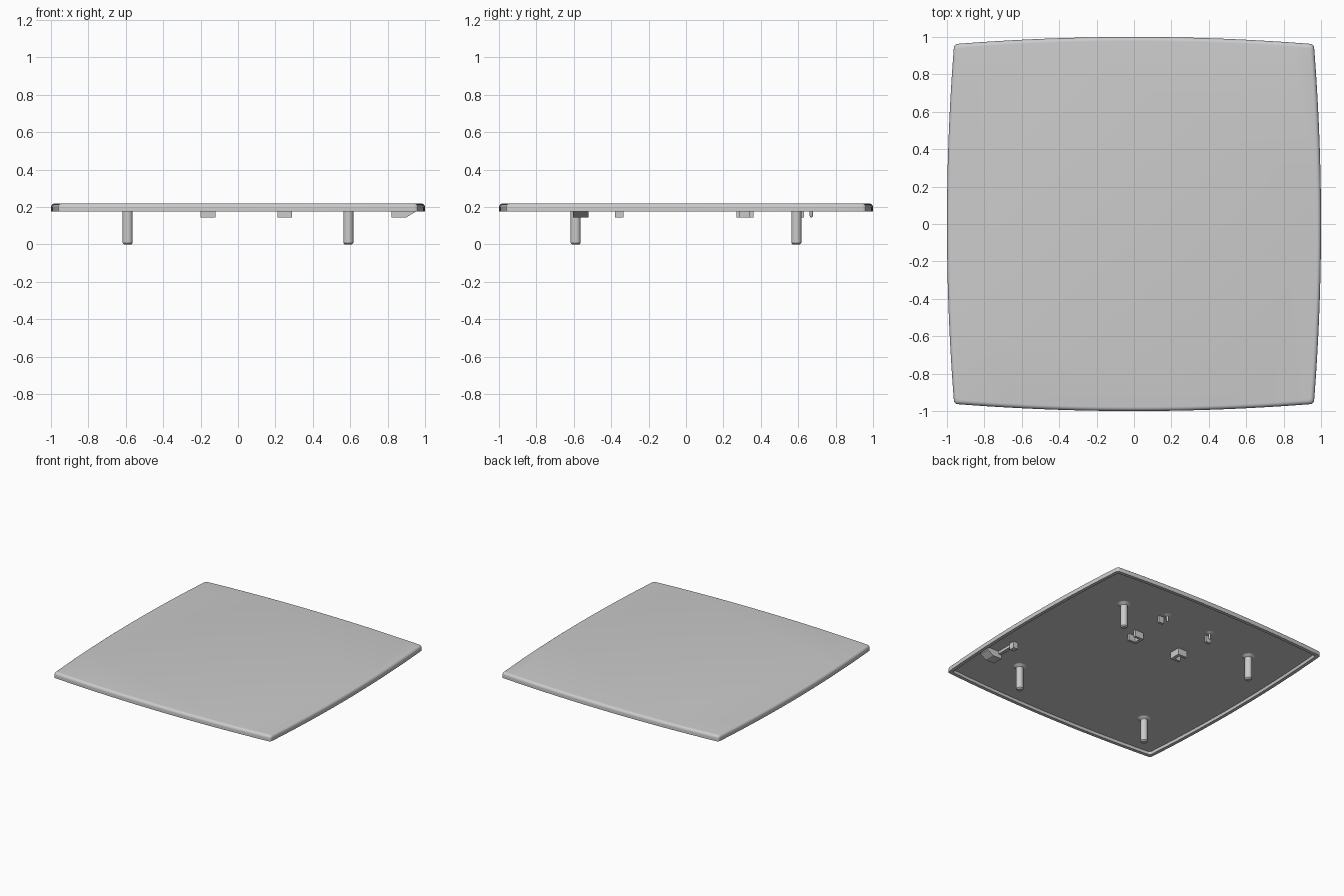
import bpy, bmesh, math

cube = bpy.data.objects.get("Cube")
if cube:
    bpy.data.objects.remove(cube, do_unlink=True)

grey = bpy.data.materials.new("plain_grey")
grey.use_nodes = True
grey.diffuse_color = (0.6, 0.6, 0.6, 1)
grey.node_tree.nodes["Principled BSDF"].inputs["Base Color"].default_value = (0.6, 0.6, 0.6, 1)

RIM, CEIL, TOP = 0.175, 0.197, 0.22


def finish(name, bm, smooth=True):
    bmesh.ops.recalc_face_normals(bm, faces=bm.faces)
    mesh = bpy.data.meshes.new(name)
    bm.to_mesh(mesh)
    bm.free()
    mesh.materials.append(grey)
    ob = bpy.data.objects.new(name, mesh)
    bpy.context.collection.objects.link(ob)
    if smooth:
        bpy.ops.object.select_all(action='DESELECT')
        ob.select_set(True)
        bpy.context.view_layer.objects.active = ob
        bpy.ops.object.shade_smooth_by_angle(angle=math.radians(35))
    return ob


def skin(bm, rings):
    """Join equal rings of vertices and cap both ends."""
    n = len(rings[0])
    for a, b in zip(rings, rings[1:]):
        for i in range(n):
            j = (i + 1) % n
            bm.faces.new((a[i], a[j], b[j], b[i]))
    bm.faces.new(rings[0])
    bm.faces.new(rings[-1])


def lathe(name, x, y, profile, sides):
    bm = bmesh.new()
    rings = [[bm.verts.new((x + r * math.cos(math.tau * i / sides),
                            y + r * math.sin(math.tau * i / sides), z))
              for i in range(sides)] for r, z in profile]
    skin(bm, rings)
    return finish(name, bm)


def prism(name, points, place, low, high):
    """Extrude a flat outline; place maps (u, v, depth) to a position."""
    bm = bmesh.new()
    skin(bm, [[bm.verts.new(place(u, v, d)) for u, v in points] for d in (low, high)])
    return finish(name, bm, False)


def upright(u, v, d):
    return (u, v, d)


def sideways(u, v, d):
    return (u, d, v)


def bowed_outline(steps=24):
    """Square with four bowed sides and small rounded corners."""
    half, bow, r = 0.945, 0.037, 0.02
    side = [(1 - bow * t * t, half * t) for t in
            (-1 + 2 * i / steps for i in range(steps + 1))]
    e = 1 - bow
    for k in range(1, 6):
        a = math.radians(15 * k)
        side.append((e - r + r * math.cos(a), e - r + r * math.sin(a)))
    pts = []
    for q in range(4):
        c, s = round(math.cos(q * math.pi / 2)), round(math.sin(q * math.pi / 2))
        pts += [(c * x - s * y, s * x + c * y) for x, y in side]
    return pts


# Cover plate: hollow underside, thin rim, rounded upper edge
outline = bowed_outline()
section = [(0.03, CEIL), (0.026, RIM), (0, RIM)]
section += [(0.022 * (1 - math.cos(a)), TOP - 0.022 * (1 - math.sin(a)))
            for a in (math.radians(15 * k) for k in range(7))]
bm = bmesh.new()
skin(bm, [[bm.verts.new((x * (1 - d), y * (1 - d), z)) for x, y in outline]
          for d, z in section])
finish("cover_plate", bm)

# Four mounting pins with flared roots
for sx, x in (("right", -0.59), ("left", 0.59)):
    for sy, y in (("front", -0.59), ("back", 0.59)):
        lathe(f"{sy}_{sx}_mounting_pin", x, y,
              [(0.019, 0), (0.027, 0.009), (0.027, 0.182), (0.034, 0.187),
               (0.052, CEIL + 0.002)], 24)

# Paired locating parts, mirrored about an off-centre line
MID = 0.045
for label, s in (("left", 1), ("right", -1)):
    def at(u, v, d, s=s):
        return (MID + s * u, v, d)

    # Bracket with a channel opening outwards
    prism(f"{label}_channel_bracket",
          [(0.165, 0.27), (0.245, 0.27), (0.245, 0.29), (0.19, 0.29),
           (0.19, 0.34), (0.245, 0.34), (0.245, 0.36), (0.165, 0.36)],
          at, 0.145, CEIL + 0.002)
    # Small tab beside a thin locating pin
    prism(f"{label}_tab", [(0.2, 0.61), (0.245, 0.61), (0.245, 0.63), (0.2, 0.63)],
          at, 0.145, CEIL + 0.002)
    lathe(f"{label}_locating_pin", MID + s * 0.2, 0.67,
          [(0.004, 0.145), (0.009, 0.153), (0.009, 0.187), (0.036, CEIL + 0.002)], 16)

# Side latch: sloped foot, end post and the low bar joining them
prism("latch_foot", [(0.82, 0.145), (0.9, 0.145), (0.95, RIM), (0.95, CEIL + 0.002),
                     (0.82, CEIL + 0.002)], sideways, -0.605, -0.52)
prism("latch_post", [(0.82, 0.145), (0.86, 0.145), (0.86, CEIL + 0.002),
                     (0.82, CEIL + 0.002)], sideways, -0.38, -0.335)
prism("latch_bar", [(0.825, -0.53), (0.85, -0.53), (0.85, -0.37), (0.825, -0.37)],
      upright, RIM, CEIL + 0.002)
